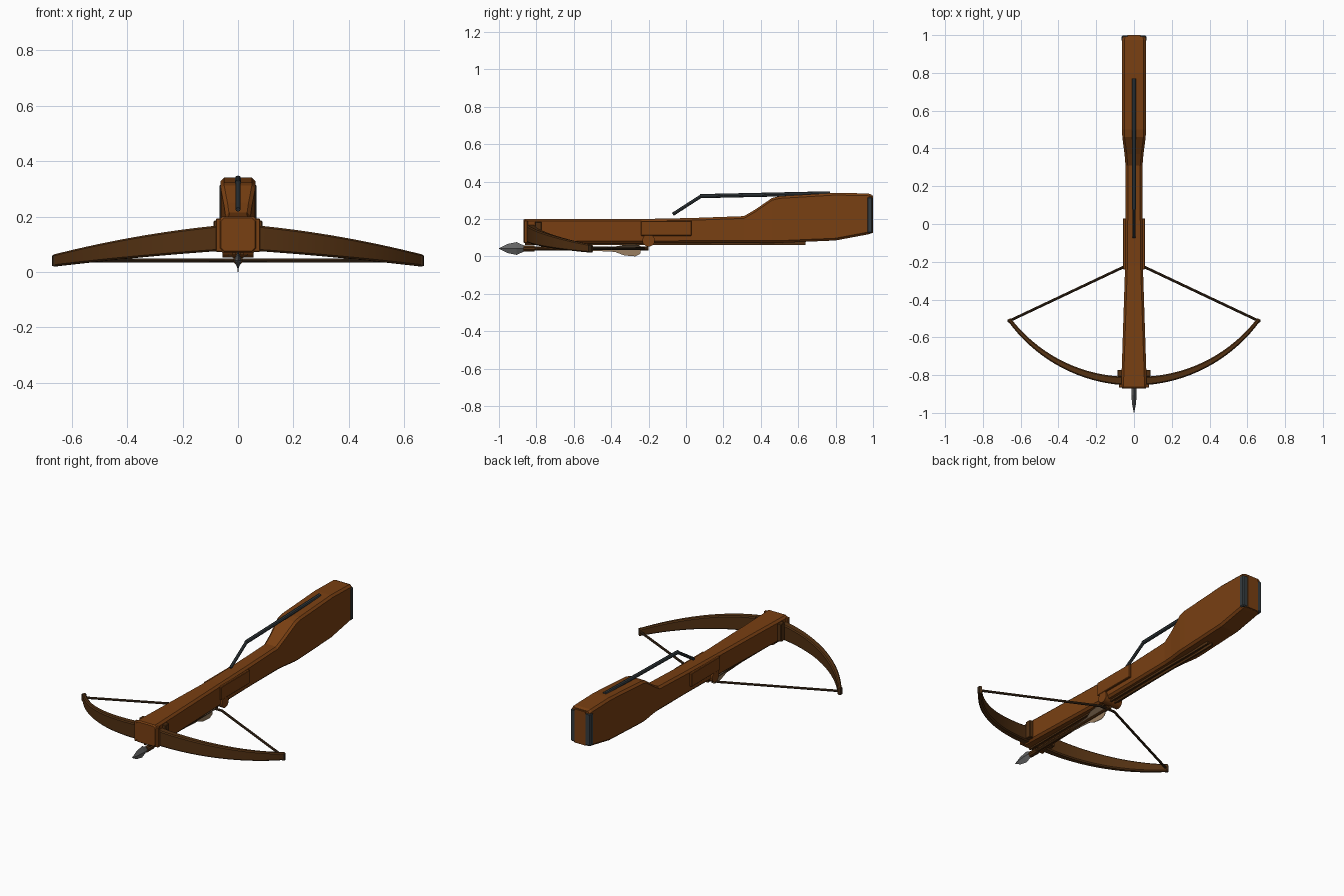
import bpy, bmesh, math
from mathutils import Vector, Matrix

if "Cube" in bpy.data.objects:
    bpy.data.objects.remove(bpy.data.objects["Cube"])


def material(name, rgb):
    m = bpy.data.materials.new(name)
    m.diffuse_color = (*rgb, 1)
    m.use_nodes = True
    m.node_tree.nodes["Principled BSDF"].inputs["Base Color"].default_value = m.diffuse_color
    return m


WOOD = material("oak wood", (0.19, 0.05, 0.006))
DARK = material("dark wood", (0.085, 0.030, 0.006))
STEEL = material("dark steel", (0.035, 0.045, 0.05))
GREY = material("grey iron", (0.13, 0.13, 0.13))
CORD = material("brown cord", (0.05, 0.025, 0.01))
FEATHER = material("tan feather", (0.32, 0.21, 0.12))


def finish(bm, name, mat, smooth=False):
    bmesh.ops.recalc_face_normals(bm, faces=bm.faces)
    me = bpy.data.meshes.new(name)
    bm.to_mesh(me)
    bm.free()
    me.materials.append(mat)
    ob = bpy.data.objects.new(name, me)
    bpy.context.collection.objects.link(ob)
    if smooth:
        bpy.context.view_layer.objects.active = ob
        ob.select_set(True)
        bpy.ops.object.shade_smooth_by_angle(angle=math.radians(35))
        ob.select_set(False)
    return ob


def loft(name, rings, mat, smooth=False):
    bm = bmesh.new()
    vr = [[bm.verts.new(p) for p in r] for r in rings]
    n = len(vr[0])
    for a, b in zip(vr, vr[1:]):
        for i in range(n):
            bm.faces.new((a[i], a[(i + 1) % n], b[(i + 1) % n], b[i]))
    bm.faces.new(vr[0])
    bm.faces.new(vr[-1])
    return finish(bm, name, mat, smooth)


def box(name, lo, hi, mat, bevel=0.0):
    bm = bmesh.new()
    bmesh.ops.create_cube(bm, size=1)
    lo, hi = Vector(lo), Vector(hi)
    for v in bm.verts:
        v.co = (lo + hi) / 2 + v.co * (hi - lo)
    if bevel:
        bmesh.ops.bevel(bm, geom=bm.edges[:], offset=bevel, segments=1, affect='EDGES')
    return finish(bm, name, mat)


def rod(name, a, b, r, mat, sides=10):
    a, b = Vector(a), Vector(b)
    bm = bmesh.new()
    mtx = Matrix.Translation((a + b) / 2) @ (b - a).to_track_quat('Z', 'Y').to_matrix().to_4x4()
    bmesh.ops.create_cone(bm, cap_ends=True, segments=sides, radius1=r, radius2=r,
                          depth=(b - a).length, matrix=mtx)
    return finish(bm, name, mat, True)


def section(y, w, z0, z1, c=0.012):
    return [(-w + c, y, z0), (w - c, y, z0), (w, y, z0 + c), (w, y, z1 - c),
            (w - c, y, z1), (-w + c, y, z1), (-w, y, z1 - c), (-w, y, z0 + c)]


# Stock: chamfered section swept from nose to butt
stock = [(-0.87, 0.062, 0.076, 0.194), (-0.862, 0.068, 0.07, 0.2), (-0.22, 0.047, 0.07, 0.2),
         (0.03, 0.045, 0.072, 0.205), (0.31, 0.045, 0.074, 0.215), (0.37, 0.05, 0.073, 0.25),
         (0.46, 0.062, 0.072, 0.312), (0.5, 0.063, 0.072, 0.322), (0.8, 0.063, 0.085, 0.34),
         (0.975, 0.063, 0.118, 0.336), (0.993, 0.057, 0.124, 0.33)]
loft("stock", [section(*s) for s in stock], WOOD)

# Butt plate wrapping the end, with a wooden centre
box("butt_plate", (-0.066, 0.967, 0.125), (0.066, 0.997, 0.318), STEEL, 0.006)
box("butt_centre", (-0.035, 0.97, 0.125), (0.035, 1.0, 0.325), WOOD)

# Bolt track under the stock
for s in (-1, 1):
    box("track_rail", (s * 0.014 - 0.005, -0.86, 0.061), (s * 0.014 + 0.005, 0.64, 0.076), DARK)

# Bow: curved tapering limbs
R, END, N = 0.823, 0.951, 18
rings = []
for i in range(-N, N + 1):
    a = END * i / N
    t = 0.047 - 0.027 * abs(i) / N
    x = abs(R * math.sin(a))
    top = 0.174 - 0.08 * x - 0.128 * x * x
    bot = 0.08 - 0.06 * x - 0.045 * x * x
    c = 0.006
    pts = []
    for d, z in ((0, bot + c), (0, top - c), (c, top), (t - c, top),
                 (t, top - c), (t, bot + c), (t - c, bot), (c, bot)):
        r = R - d
        pts.append((r * math.sin(a), -0.855 + R - r * math.cos(a), z))
    rings.append(pts)
loft("bow_limbs", rings, DARK, True)

# Parts repeated on both sides
for s in (-1, 1):
    def side(name, x0, x1, y0, y1, z0, z1, mat, bev=0.003):
        xs = sorted((s * x0, s * x1))
        box(name, (xs[0], y0, z0), (xs[1], y1, z1), mat, bev)
    side("bow_bracket", 0.055, 0.088, -0.808, -0.772, 0.08, 0.185, DARK)
    side("bow_front_flange", 0.055, 0.08, -0.866, -0.846, 0.072, 0.192, WOOD)
    side("lock_plate", 0.04, 0.058, -0.24, 0.03, 0.11, 0.19, WOOD)
    rod("bowstring", (s * 0.66, -0.513, 0.04), (s * 0.05, -0.225, 0.042), 0.007, CORD, 8)
    rod("string_loop", (s * 0.66, -0.513, 0.022), (s * 0.66, -0.513, 0.06), 0.011, CORD, 8)
rod("bowstring_middle", (-0.052, -0.225, 0.042), (0.052, -0.225, 0.042), 0.007, CORD, 8)

# Release nut
rod("release_nut", (-0.056, -0.2, 0.085), (0.056, -0.2, 0.085), 0.033, WOOD, 20)

# Trigger lever
rod("lever_front", (0, -0.07, 0.225), (0, 0.082, 0.323), 0.009, STEEL, 8)
rod("lever_handle", (0, 0.076, 0.322), (0, 0.77, 0.337), 0.011, STEEL, 8)

# Bolt: shaft, collar and iron head
ZB = 0.042
rod("bolt_shaft", (0, -0.88, ZB), (0, -0.2, ZB), 0.0095, DARK)
rod("bolt_collar", (0, -0.87, ZB), (0, -0.81, ZB), 0.017, DARK)
head = [(-1.0, 0.001, 0.001), (-0.955, 0.010, 0.024), (-0.905, 0.014, 0.034),
        (-0.875, 0.013, 0.02), (-0.86, 0.012, 0.012)]
loft("bolt_head", [[(-w, y, ZB), (0, y, ZB - h), (w, y, ZB), (0, y, ZB + h)]
                   for y, w, h in head], GREY)

# Three feathers round the shaft
outline = [(-0.52, 0.004), (-0.52, 0.011), (-0.38, 0.018), (-0.33, 0.037),
           (-0.27, 0.042), (-0.245, 0.028), (-0.24, 0.004)]
for deg in (-90, 30, 150):
    u = Vector((math.cos(math.radians(deg)), 0, math.sin(math.radians(deg))))
    n = Vector((-u.z, 0, u.x)) * 0.0015
    base = [Vector((0, y, ZB)) + u * r for y, r in outline]
    loft("feather", [[p - n for p in base], [p + n for p in base]], FEATHER)
